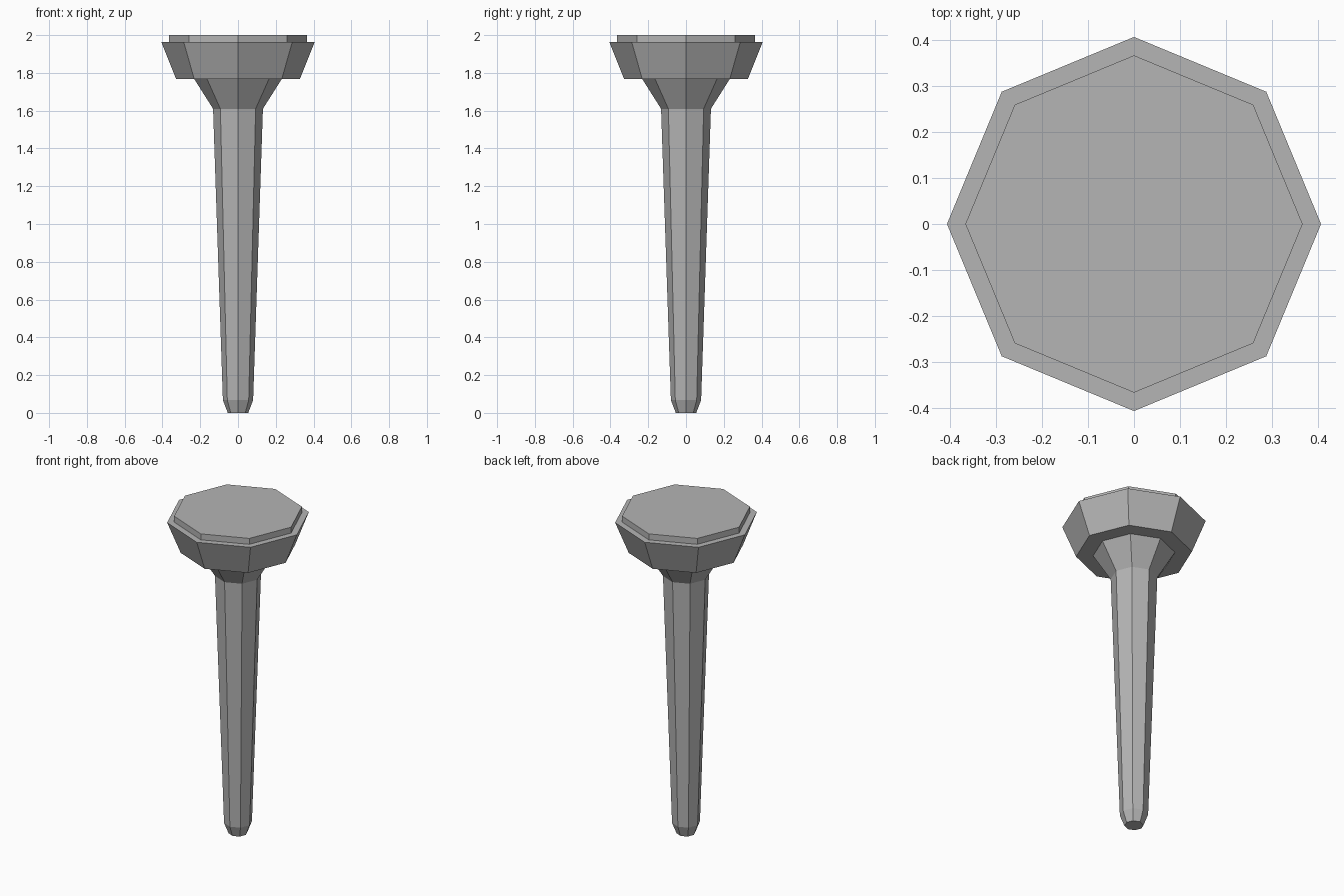
import bpy, bmesh
from math import cos, sin, tau

if "Cube" in bpy.data.objects:
    bpy.data.objects.remove(bpy.data.objects["Cube"])

SIDES = 8

# Outline from foot to top as (radius, height)
PROFILE = [
    (0.054, 0.0), (0.08, 0.067),      # chamfered foot
    (0.132, 1.61),                    # tapered shaft
    (0.232, 1.768),                   # flared collar
    (0.328, 1.768), (0.406, 1.963),   # wide head
    (0.366, 1.963), (0.366, 2.0),     # raised cap
]


def lathe(name, profile, sides):
    """Closed faceted solid turned around z."""
    bm = bmesh.new()
    rings = [[bm.verts.new((r * cos(tau * i / sides), r * sin(tau * i / sides), z))
              for i in range(sides)] for r, z in profile]
    for low, high in zip(rings, rings[1:]):
        for i in range(sides):
            j = (i + 1) % sides
            bm.faces.new((low[i], low[j], high[j], high[i]))
    bm.faces.new(rings[0][::-1])
    bm.faces.new(rings[-1])
    bmesh.ops.recalc_face_normals(bm, faces=bm.faces)
    mesh = bpy.data.meshes.new(name)
    bm.to_mesh(mesh)
    bm.free()
    obj = bpy.data.objects.new(name, mesh)
    bpy.context.collection.objects.link(obj)
    return obj


# Whole peg as one watertight turned body
peg = lathe("octagonal_peg", PROFILE, SIDES)

# Dark grey finish
grey = bpy.data.materials.new("dark_grey")
grey.diffuse_color = (0.46, 0.46, 0.46, 1.0)
grey.use_nodes = True
grey.node_tree.nodes["Principled BSDF"].inputs["Base Color"].default_value = grey.diffuse_color
peg.data.materials.append(grey)
